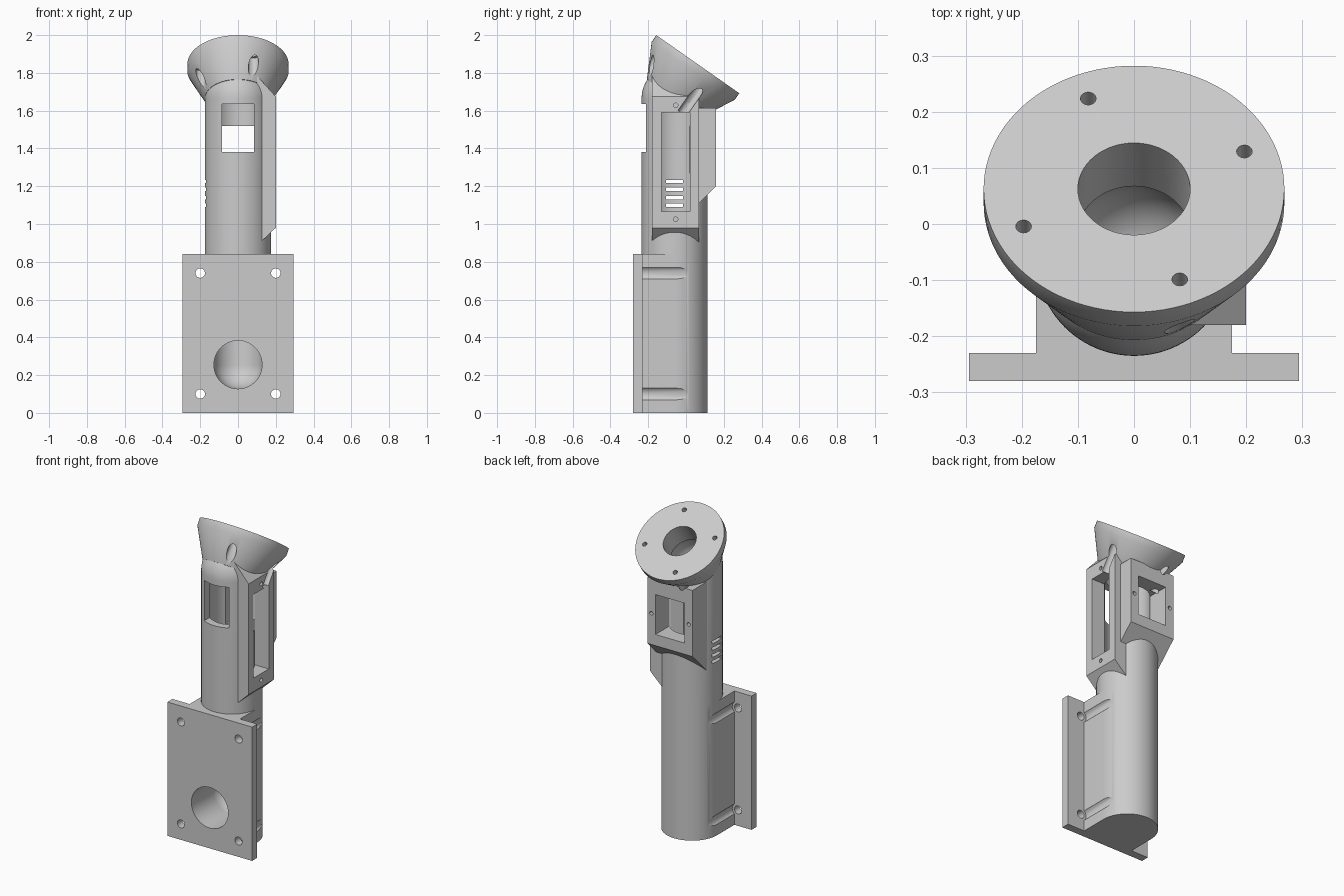
import bpy, bmesh, math
from mathutils import Matrix, Vector

if "Cube" in bpy.data.objects:
    bpy.data.objects.remove(bpy.data.objects["Cube"], do_unlink=True)

grey = bpy.data.materials.new("light grey")
grey.use_nodes = True
COLOUR = (0.6, 0.6, 0.6, 1)
grey.diffuse_color = COLOUR
grey.node_tree.nodes["Principled BSDF"].inputs["Base Color"].default_value = COLOUR

AXIS_Y = -0.06          # tube axis
TUBE_R, BORE_R = 0.175, 0.128
ELBOW_Z, JOINT_Z = 0.255, 1.666
PLATE_TOP = 0.84
TILT = math.radians(35)
UPRIGHT = Matrix.Translation((0, AXIS_Y, 0))
HEAD = Matrix.Translation((0, 0.0625, 1.846)) @ Matrix.Rotation(-TILT, 4, 'X')


def finish(name, bm):
    bmesh.ops.recalc_face_normals(bm, faces=bm.faces)
    mesh = bpy.data.meshes.new(name)
    bm.to_mesh(mesh)
    bm.free()
    mesh.materials.append(grey)
    obj = bpy.data.objects.new(name, mesh)
    bpy.context.scene.collection.objects.link(obj)
    return obj


def lathe(name, profile, matrix=Matrix(), steps=96):
    """Revolve (radius, z) points, closing both ends on the axis."""
    bm = bmesh.new()
    verts = [bm.verts.new((r, 0, z)) for r, z in profile]
    edges = [bm.edges.new(pair) for pair in zip(verts, verts[1:])]
    bmesh.ops.spin(bm, geom=verts + edges, axis=(0, 0, 1), cent=(0, 0, 0),
                   steps=steps, angle=math.tau)
    bmesh.ops.remove_doubles(bm, verts=bm.verts, dist=1e-5)
    bm.transform(matrix)
    return finish(name, bm)


def rod(name, radius, low, high, matrix=Matrix(), steps=32):
    return lathe(name, [(0, low), (radius, low), (radius, high), (0, high)], matrix, steps)


def prism(name, points, offset):
    """Extrude a flat outline of 3D points along an offset."""
    bm = bmesh.new()
    face = bm.faces.new([bm.verts.new(p) for p in points])
    new = bmesh.ops.extrude_face_region(bm, geom=[face])["geom"]
    bmesh.ops.translate(bm, vec=offset,
                        verts=[v for v in new if isinstance(v, bmesh.types.BMVert)])
    return finish(name, bm)


def box(name, x0, x1, y0, y1, z0, z1):
    outline = [(x0, y0, z0), (x1, y0, z0), (x1, y1, z0), (x0, y1, z0)]
    return prism(name, outline, (0, 0, z1 - z0))


def quarter(radius, centre, start, end, count=16):
    angles = [start + (end - start) * i / count for i in range(count + 1)]
    return [(max(0, radius * math.cos(a)), centre + radius * math.sin(a)) for a in angles]


def along_y(x, z):
    return Matrix.Translation((x, 0, z)) @ Matrix.Rotation(-math.pi / 2, 4, 'X')


def along_x(y, z):
    return Matrix.Translation((0, y, z)) @ Matrix.Rotation(math.pi / 2, 4, 'Y')


H = math.pi / 2

# Outer parts
plate = box("mounting_plate", -0.294, 0.294, -0.28, -0.23, 0, PLATE_TOP)

arc = [(TUBE_R * math.cos(math.pi * i / 48), AXIS_Y + TUBE_R * math.sin(math.pi * i / 48), 0)
       for i in range(49)]
base = prism("tube_base", arc + [(-TUBE_R, -0.23, 0), (TUBE_R, -0.23, 0)], (0, 0, PLATE_TOP))

tube = lathe("main_tube", [(0, PLATE_TOP), (TUBE_R, PLATE_TOP)]
             + quarter(TUBE_R, JOINT_Z, 0, H), UPRIGHT)

head = lathe("tilted_head", [(0, 0), (0.268, 0), (0.268, -0.043), (TUBE_R, -0.22), (0, -0.22)], HEAD)

side = prism("side_housing", [(0.1, -0.18, 0.885), (0.2, -0.18, 0.98),
                              (0.2, -0.18, 1.675), (0.1, -0.18, 1.785)], (0, 0.25, 0))
rear = prism("rear_housing", [(-0.157, 0, 1.04), (-0.157, 0.16, 1.2),
                              (-0.157, 0.16, 1.615), (-0.157, 0, 1.615)], (0.314, 0, 0))

# Inner channel: vertical bore with round ends, front inlet, tilted outlet
bore = lathe("bore_cutter", quarter(BORE_R, ELBOW_Z, -H, 0) + quarter(BORE_R, JOINT_Z, 0, H), UPRIGHT)
inlet = rod("inlet_cutter", BORE_R - 0.0005, -0.4, AXIS_Y, along_y(0, ELBOW_Z), 64)
outlet = rod("outlet_cutter", 0.1, -0.22, 0.1, HEAD, 64)

# Openings
front_window = box("front_window_cutter", -0.085, 0.085, -0.4, AXIS_Y, 1.38, 1.635)
side_window = box("side_window_cutter", 0.03, 0.3, -0.13, 0.02, 1.065, 1.59)
rear_window = box("rear_window_cutter", -0.1, 0.1, -0.03, 0.3, 1.27, 1.52)
slots = [box("slot_cutter", -0.3, -0.05, -0.105, -0.015, z - 0.009, z + 0.009)
         for z in (1.1, 1.14, 1.183, 1.225)]

# Screw holes
plate_holes, grooves = [], []
for x in (-0.2, 0.2):
    for z in (0.1, 0.74):
        plate_holes.append(rod("plate_hole_cutter", 0.025, -0.4, -0.1, along_y(x, z)))
        grooves.append(rod("groove_cutter", 0.04, -0.231, 0.06, along_y(x, z)))
side_holes = [rod("side_hole_cutter", 0.012, 0.15, 0.3, along_x(-0.055, z), 16) for z in (1.025, 1.628)]
rear_holes = [rod("rear_hole_cutter", 0.012, 0.1, 0.3, along_y(x, 1.395), 16) for x in (-0.13, 0.13)]
head_holes, nut_pockets = [], []
for i in range(4):
    spot = HEAD @ Matrix.Rotation(math.radians(22.5 + 90 * i), 4, 'Z') @ Matrix.Translation((0.213, 0, 0))
    head_holes.append(rod("head_hole_cutter", 0.014, -0.15, 0.1, spot, 16))
    nut_pockets.append(rod("nut_pocket_cutter", 0.027, -0.26, -0.08, spot, 24))

# Cut every part, then drop the cutters
channel = [bore, inlet, outlet]
cuts = {
    plate: [inlet] + plate_holes,
    base: [bore, inlet] + grooves,
    tube: [bore, outlet, front_window, side_window, rear_window] + slots + nut_pockets,
    head: [bore, outlet] + head_holes + nut_pockets,
    side: [bore, side_window] + side_holes + nut_pockets,
    rear: [bore, rear_window, side_window] + rear_holes + nut_pockets,
}
for part, cutters in cuts.items():
    bpy.ops.object.select_all(action='DESELECT')
    part.select_set(True)
    bpy.context.view_layer.objects.active = part
    for cutter in cutters:
        mod = part.modifiers.new("cut", 'BOOLEAN')
        mod.operation, mod.solver, mod.object = 'DIFFERENCE', 'EXACT', cutter
        bpy.ops.object.modifier_apply(modifier=mod.name)
    bpy.ops.object.shade_smooth_by_angle(angle=math.radians(30))

for cutter in set(sum(cuts.values(), [])):
    bpy.data.objects.remove(cutter, do_unlink=True)
